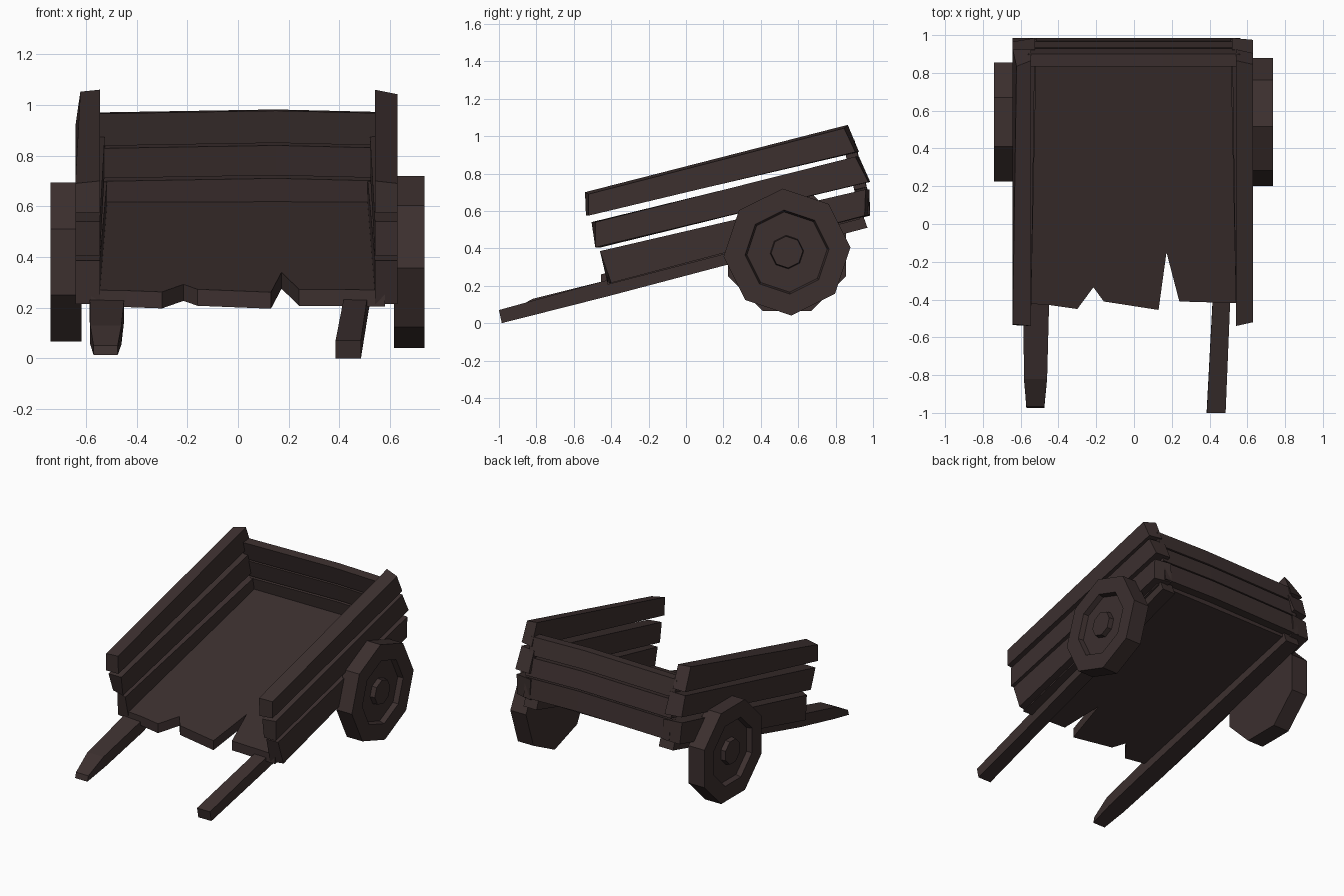
import bpy, bmesh, math

if "Cube" in bpy.data.objects:
    bpy.data.objects.remove(bpy.data.objects["Cube"])

wood = bpy.data.materials.new("dark_wood")
wood.diffuse_color = (0.045, 0.029, 0.028, 1)
wood.use_nodes = True
wood.node_tree.nodes["Principled BSDF"].inputs["Base Color"].default_value = wood.diffuse_color


def finish(name, bm):
    bmesh.ops.recalc_face_normals(bm, faces=bm.faces)
    mesh = bpy.data.meshes.new(name)
    bm.to_mesh(mesh)
    bm.free()
    mesh.materials.append(wood)
    obj = bpy.data.objects.new(name, mesh)
    bpy.context.collection.objects.link(obj)
    return obj


def loft(name, rings, caps=True):
    """Skin a list of closed rings of 3D points."""
    bm = bmesh.new()
    vs = [[bm.verts.new(p) for p in ring] for ring in rings]
    n = len(vs[0])
    for a, b in zip(vs, vs[1:]):
        for i in range(n):
            j = (i + 1) % n
            bm.faces.new((a[i], a[j], b[j], b[i]))
    if caps:
        bm.faces.new(vs[0])
        bm.faces.new(vs[-1])
    return finish(name, bm)


def floor_z(y):
    return 0.379 + 0.26 * y


# Tilted floor with a splintered front edge
outline = [(-0.58, 0.93), (-0.58, -0.42), (-0.44, -0.43), (-0.30, -0.45), (-0.215, -0.335),
           (-0.16, -0.41), (0.13, -0.455), (0.172, -0.15), (0.24, -0.41), (0.58, -0.42), (0.58, 0.93)]
loft("floor", [[(x, y, floor_z(y) - d) for x, y in outline] for d in (0, 0.065)])

# Side boards: front top, front bottom, back bottom, back top as (y, z)
rows = {
    "top": [(-0.54, 0.70), (-0.535, 0.575), (0.925, 0.915), (0.865, 1.06)],
    "middle": [(-0.505, 0.54), (-0.485, 0.405), (0.985, 0.755), (0.925, 0.89)],
    "bottom": [(-0.46, 0.385), (-0.42, 0.215), (0.985, 0.575), (0.98, 0.715)],
}
# Uneven outer ends: y shift of the same four corners, and inward flare at the back
skew = {
    ("right", "top"): (0.02, 0.015, -0.02, -0.02), ("left", "top"): (0.01, 0.0, 0.0, -0.03),
    ("right", "middle"): (0.02, 0.0, -0.01, -0.02), ("left", "middle"): (0.0, 0.03, -0.02, 0.0),
    ("right", "bottom"): (0.0, 0.02, -0.03, -0.02), ("left", "bottom"): (0.05, 0.02, 0.0, -0.02),
}
flare = {"top": 0.0, "middle": 0.02, "bottom": 0.03}
for side, s, x_in, x_out in (("right", 1, 0.54, 0.63), ("left", -1, 0.545, 0.642)):
    for row, prof in rows.items():
        shift = skew[side, row]
        inner_x = [x_in, x_in, x_in - flare[row], x_in - flare[row]]
        outer_x = [x_out] * 4
        drop = [0] * 4
        if row == "top":
            outer_x[3] -= 0.02 if side == "left" else 0
            drop = [0.01, 0, 0, 0.018 if side == "right" else 0.008]
        inner = [(s * x, y, z) for x, (y, z) in zip(inner_x, prof)]
        outer = [(s * x, y + dy, z - dz) for x, dy, dz, (y, z) in zip(outer_x, shift, drop, prof)]
        loft(f"{side}_{row}_board", [inner, outer])

# Slightly bowed tail boards between the sides
tail = {
    "top": [(0.835, 0.965), (0.90, 0.97), (0.93, 0.855), (0.87, 0.838)],
    "middle": [(0.87, 0.828), (0.935, 0.842), (0.965, 0.725), (0.90, 0.71)],
    "bottom": [(0.90, 0.698), (0.968, 0.715), (0.985, 0.58), (0.925, 0.575)],
}
for row, prof in tail.items():
    loft(f"tail_{row}_board", [[(x, y, z + dz) for y, z in prof]
                               for x, dz in ((-0.56, 0), (0.15, 0.012), (0.56, 0.002))])


# Long handles running under the floor: (x0, x1, y_bottom, z_bottom, y_top, z_top) per station
def handle(name, stations):
    loft(name, [[(x0, yb, zb), (x1, yb, zb), (x1, yt, zt), (x0, yt, zt)]
                for x0, x1, yb, zb, yt, zt in stations])


handle("right_handle", [(0.385, 0.485, -0.985, 0.0, -1.0, 0.07),
                        (0.415, 0.508, -0.42, 0.143, -0.44, 0.225),
                        (0.47, 0.57, 0.97, 0.51, 0.945, 0.58)])
handle("left_handle", [(-0.57, -0.475, -0.975, 0.013, -0.965, 0.05),
                       (-0.583, -0.46, -0.80, 0.055, -0.82, 0.13),
                       (-0.585, -0.45, -0.42, 0.143, -0.44, 0.225),
                       (-0.58, -0.47, 0.97, 0.51, 0.945, 0.58)])


# Eight-sided wheels: solid back, raised rim, recessed disc, hub
def wheel(name, s, x_back, x_face, turn):
    steps = [(0.34, x_back), (0.34, x_face), (0.225, x_face), (0.215, x_face - 0.035),
             (0.09, x_face - 0.035), (0.085, x_face - 0.002)]
    rings = []
    for r, x in steps:
        angles = [math.radians(turn + 45 * i) for i in range(8)]
        rings.append([(s * x, 0.54 + r * math.cos(a), 0.38 + r * math.sin(a)) for a in angles])
    loft(name, rings)


wheel("right_wheel", 1, 0.615, 0.735, 4)
wheel("left_wheel", -1, 0.617, 0.74, 22.5)
